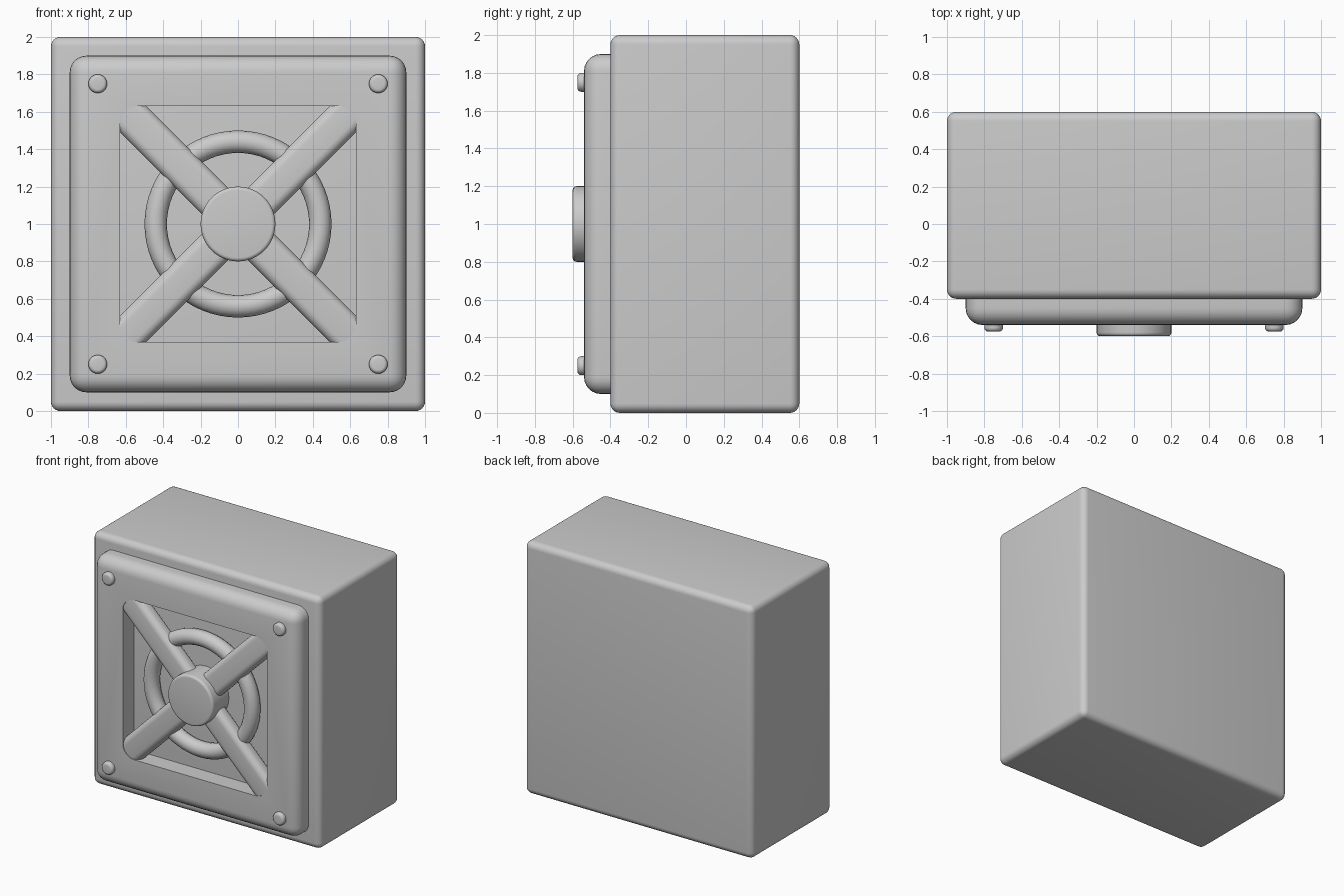
import bpy, bmesh, math
from mathutils import Matrix, Vector

if "Cube" in bpy.data.objects:
    bpy.data.objects.remove(bpy.data.objects["Cube"], do_unlink=True)

grey = bpy.data.materials.new("grey_metal")
grey.use_nodes = True
colour = (0.6, 0.6, 0.6, 1)
grey.diffuse_color = colour
grey.node_tree.nodes["Principled BSDF"].inputs["Base Color"].default_value = colour


def finish(name, bm, location, turn=0):
    """Turn a bmesh into a smooth-shaded grey object."""
    bmesh.ops.recalc_face_normals(bm, faces=bm.faces)
    mesh = bpy.data.meshes.new(name)
    bm.to_mesh(mesh)
    bm.free()
    ob = bpy.data.objects.new(name, mesh)
    bpy.context.collection.objects.link(ob)
    ob.location = location
    ob.rotation_euler.y = turn
    mesh.materials.append(grey)
    smooth(ob)
    return ob


def smooth(ob):
    bpy.ops.object.select_all(action='DESELECT')
    ob.select_set(True)
    bpy.context.view_layer.objects.active = ob
    bpy.ops.object.shade_smooth_by_angle(angle=math.radians(35))


def box(name, size, location, bevel, turn=0, depth_edges_only=False):
    bm = bmesh.new()
    bmesh.ops.create_cube(bm, size=1, matrix=Matrix.Diagonal((*size, 1)))
    edges = [e for e in bm.edges if not depth_edges_only
             or abs(e.verts[0].co.y - e.verts[1].co.y) > 0.01]
    bmesh.ops.bevel(bm, geom=edges, offset=bevel, segments=6, profile=0.5,
                    affect='EDGES')
    return finish(name, bm, location, turn)


def disc(name, radius, front, back, bevel, x=0, z=1):
    """Round stud facing the front with a rounded front rim."""
    bm = bmesh.new()
    bmesh.ops.create_cone(bm, cap_ends=True, segments=48, radius1=radius,
                          radius2=radius, depth=back - front,
                          matrix=Matrix.Rotation(math.pi / 2, 4, 'X'))
    rim = [e for e in bm.edges if all(v.co.y < 0 for v in e.verts)]
    bmesh.ops.bevel(bm, geom=rim, offset=bevel, segments=5, profile=0.5,
                    affect='EDGES')
    return finish(name, bm, (x, (front + back) / 2, z))


# Housing
box("housing", (2, 1, 2), (0, 0.1, 1), 0.05)

# Front frame with a rounded square opening
frame = box("front_frame", (1.8, 0.34, 1.8), (0, -0.37, 1), 0.09)
cutter = box("opening_cutter", (1.264, 0.8, 1.264), (0, -0.4, 1), 0.1,
             depth_edges_only=True)
cutter.hide_render = True
cut = frame.modifiers.new("opening", 'BOOLEAN')
cut.operation = 'DIFFERENCE'
cut.solver = 'EXACT'
cut.object = cutter
bpy.context.view_layer.objects.active = frame
bpy.ops.object.modifier_apply(modifier=cut.name)
bpy.data.objects.remove(cutter, do_unlink=True)
smooth(frame)

# Guard ring
bpy.ops.mesh.primitive_torus_add(major_radius=0.44, minor_radius=0.06,
                                 major_segments=64, minor_segments=16,
                                 location=(0, -0.45, 1),
                                 rotation=(math.pi / 2, 0, 0))
ring = bpy.context.object
ring.name = "guard_ring"
ring.data.materials.append(grey)
smooth(ring)

# Crossed guard bars and hub
for name, side in (("rising_bar", -1), ("falling_bar", 1)):
    box(name, (1.88, 0.12, 0.2), (0, -0.475, 1), 0.05, side * math.pi / 4)
disc("hub", 0.2, -0.6, -0.38, 0.02)

# Corner bolts
for x, across in ((0.75, "left"), (-0.75, "right")):
    for z, level in ((0.25, "lower"), (1.75, "upper")):
        disc(f"{level}_{across}_bolt", 0.05, -0.575, -0.5, 0.02, x, z)
